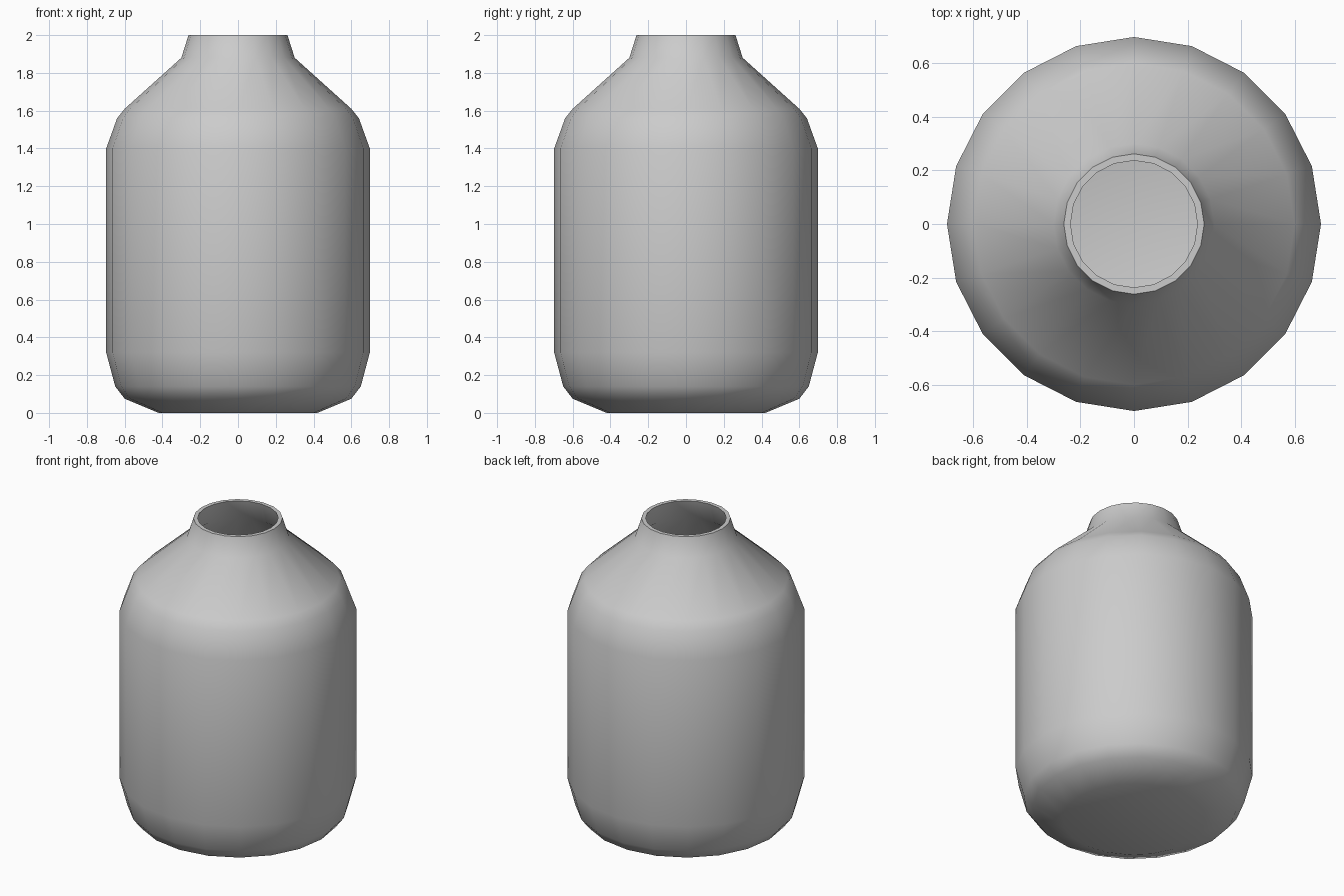
import bpy, bmesh, math
from mathutils import Vector

cube = bpy.data.objects.get("Cube")
if cube:
    bpy.data.objects.remove(cube, do_unlink=True)

SIDES = 20
WALL = 0.025

# Outer outline as (radius, height), from base centre to lip
outer = [(0, 0), (0.42, 0), (0.6, 0.075), (0.65, 0.14), (0.698, 0.32),
         (0.698, 1.4), (0.64, 1.56), (0.6, 1.61), (0.3, 1.88), (0.262, 2.0)]


def inset(points, distance):
    """Shift an outline inward along its averaged normals."""
    result = []
    for i, (r, z) in enumerate(points):
        before = points[max(i - 1, 0)]
        after = points[min(i + 1, len(points) - 1)]
        along = Vector((after[0] - before[0], after[1] - before[1])).normalized()
        result.append((max(r - along.y * distance, 0), z + along.x * distance))
    result[0] = (0, distance)
    result[-1] = (points[-1][0] - distance, points[-1][1])
    return result


def lathe(name, outline, material):
    """Revolve an outline around the vertical axis."""
    bm = bmesh.new()
    verts = [bm.verts.new((r, 0, z)) for r, z in outline]
    edges = [bm.edges.new(pair) for pair in zip(verts, verts[1:])]
    bmesh.ops.spin(bm, geom=verts + edges, cent=(0, 0, 0), axis=(0, 0, 1),
                   angle=math.tau, steps=SIDES, use_duplicate=False)
    bmesh.ops.remove_doubles(bm, verts=bm.verts[:], dist=0.0005)
    bmesh.ops.recalc_face_normals(bm, faces=bm.faces[:])
    mesh = bpy.data.meshes.new(name)
    bm.to_mesh(mesh)
    bm.free()
    mesh.materials.append(material)
    obj = bpy.data.objects.new(name, mesh)
    bpy.context.collection.objects.link(obj)
    return obj


# Plain grey glaze
glaze = bpy.data.materials.new("light_grey")
glaze.use_nodes = True
colour = (0.6, 0.6, 0.6, 1)
glaze.diffuse_color = colour
glaze.node_tree.nodes["Principled BSDF"].inputs["Base Color"].default_value = colour

# Hollow jar: outer wall, lip, then inner wall back to the floor
jar = lathe("jar", outer + inset(outer, WALL)[::-1], glaze)
bpy.ops.object.select_all(action='DESELECT')
jar.select_set(True)
bpy.context.view_layer.objects.active = jar
bpy.ops.object.shade_smooth_by_angle(angle=math.radians(60))
